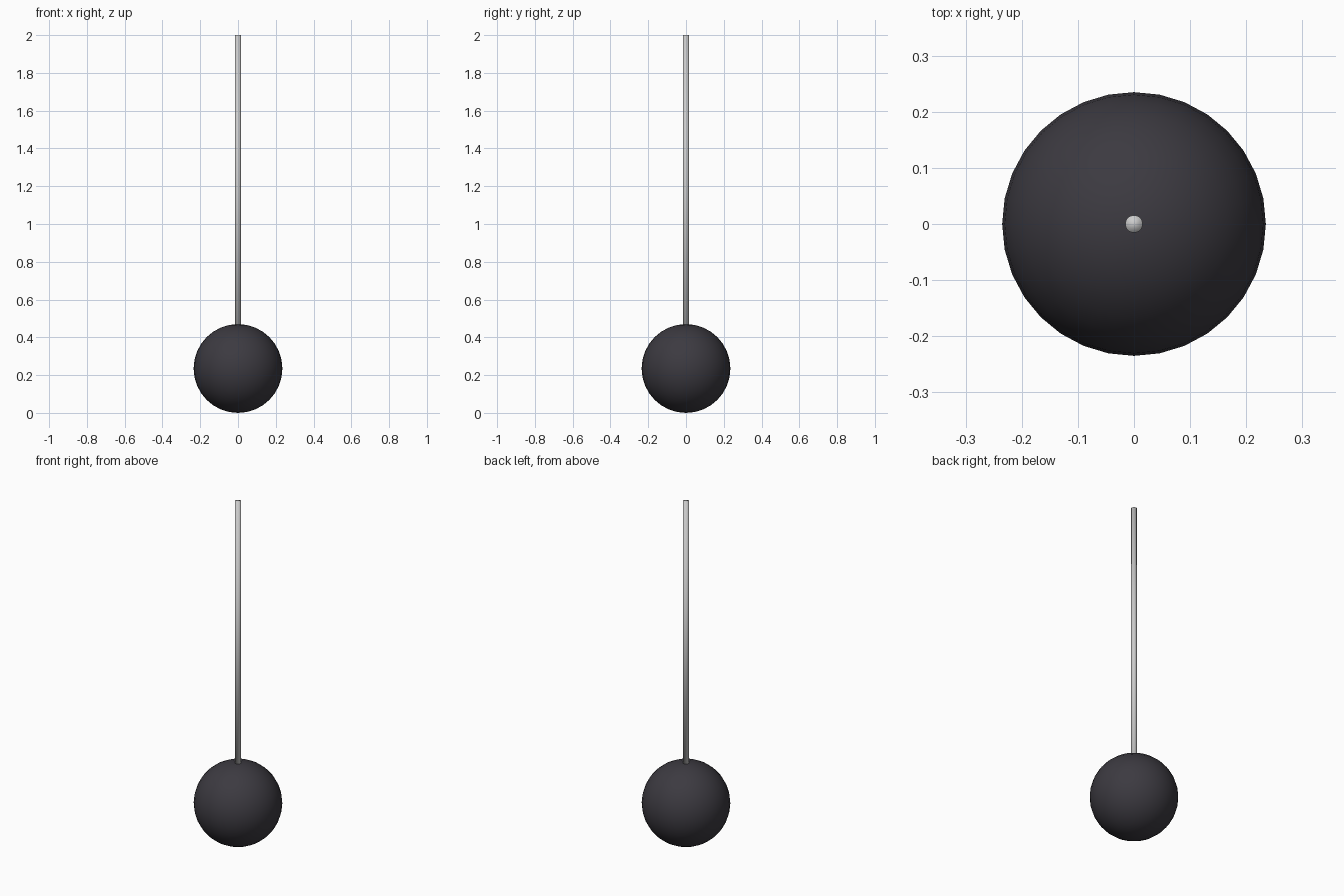
import bpy

if "Cube" in bpy.data.objects:
    bpy.data.objects.remove(bpy.data.objects["Cube"])

R = 0.235      # ball radius
ROD_R = 0.0155 # rod radius
ROD_BOTTOM, ROD_TOP = 0.235, 2.0

# dark ball at the foot
bpy.ops.mesh.primitive_uv_sphere_add(segments=32, ring_count=16, radius=R, location=(0, 0, R))
ball = bpy.context.object
ball.name = "ball"
bpy.ops.object.shade_smooth()
mat = bpy.data.materials.new("dark_rubber")
mat.diffuse_color = (0.045, 0.042, 0.052, 1)
mat.use_nodes = True
mat.node_tree.nodes["Principled BSDF"].inputs["Base Color"].default_value = mat.diffuse_color
ball.data.materials.append(mat)

# thin upright rod, seated in the centre of the ball
bpy.ops.mesh.primitive_cylinder_add(vertices=32, radius=ROD_R, depth=ROD_TOP - ROD_BOTTOM,
                                    location=(0, 0, (ROD_TOP + ROD_BOTTOM) / 2))
rod = bpy.context.object
rod.name = "rod"
bpy.ops.object.shade_smooth()
